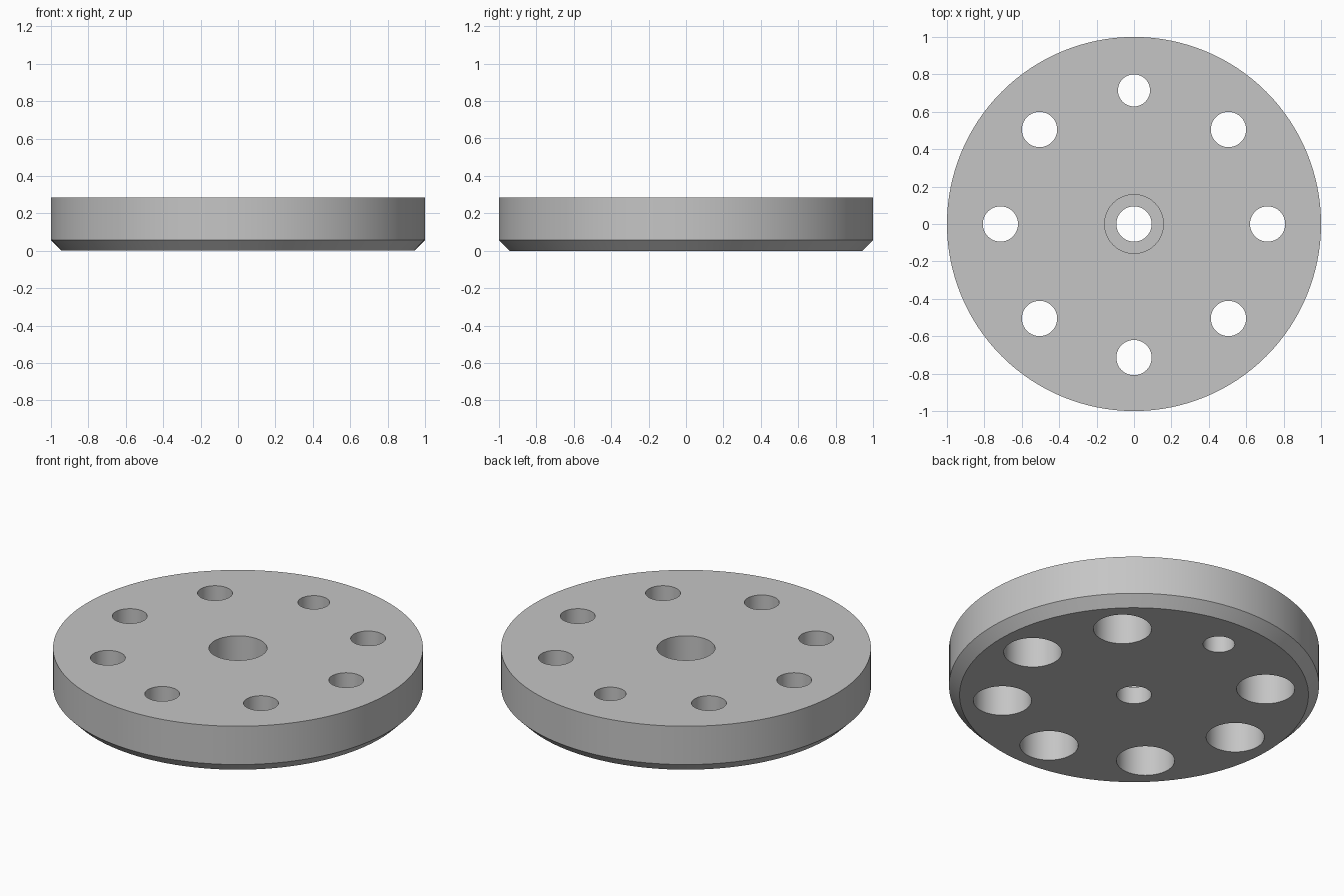
import bpy
import bmesh
from math import sin, cos, pi, radians

cube = bpy.data.objects.get("Cube")
if cube:
    bpy.data.objects.remove(cube, do_unlink=True)

UNIT = 1 / 35            # disc radius is 35 units
THICK = 10 * UNIT
CHAMFER = 2 * UNIT
BOLT_CIRCLE = 25 * UNIT
HOLE_R = 3.3 * UNIT
BORE_R = 5.5 * UNIT
PIN_R = 3 * UNIT
BORE_DEPTH = 6.4 * UNIT
OVER = 0.05              # cutter overshoot beyond each face


def add_turned(bm, profile, segments, x=0, y=0):
    """Add a closed solid turned around a vertical axis from (radius, z) pairs."""
    rings = []
    for r, z in profile:
        angles = [2 * pi * i / segments for i in range(segments)]
        rings.append([bm.verts.new((x + r * cos(a), y + r * sin(a), z)) for a in angles])
    for low, high in zip(rings, rings[1:]):
        for i in range(segments):
            j = (i + 1) % segments
            bm.faces.new((low[i], low[j], high[j], high[i]))
    bm.faces.new(rings[0][::-1])
    bm.faces.new(rings[-1])


def make_object(name, bm):
    bmesh.ops.recalc_face_normals(bm, faces=bm.faces)
    mesh = bpy.data.meshes.new(name)
    bm.to_mesh(mesh)
    bm.free()
    obj = bpy.data.objects.new(name, mesh)
    bpy.context.collection.objects.link(obj)
    return obj


# Disc with a chamfered lower rim
bm = bmesh.new()
add_turned(bm, [(1 - CHAMFER, 0), (1, CHAMFER), (1, THICK)], 128)
disc = make_object("flange_disc", bm)

# Hole cutters: centre bored from above, ring bored from below, one plain pin hole
bottom, top = -OVER, THICK + OVER
floor_above = THICK - BORE_DEPTH
bm = bmesh.new()
add_turned(bm, [(HOLE_R, bottom), (HOLE_R, floor_above),
                (BORE_R, floor_above), (BORE_R, top)], 64)
for k in range(8):
    a = k * pi / 4
    x, y = BOLT_CIRCLE * cos(a), BOLT_CIRCLE * sin(a)
    if k == 2:
        profile = [(PIN_R, bottom), (PIN_R, top)]
    else:
        profile = [(BORE_R, bottom), (BORE_R, BORE_DEPTH),
                   (HOLE_R, BORE_DEPTH), (HOLE_R, top)]
    add_turned(bm, profile, 64, x, y)
cutter = make_object("hole_cutter", bm)
cutter.hide_render = True

# Cut the holes, then drop the helper
cut = disc.modifiers.new("holes", "BOOLEAN")
cut.operation = "DIFFERENCE"
cut.solver = "EXACT"
cut.object = cutter
bpy.ops.object.select_all(action="DESELECT")
bpy.context.view_layer.objects.active = disc
disc.select_set(True)
bpy.ops.object.modifier_apply(modifier=cut.name)
bpy.data.objects.remove(cutter, do_unlink=True)

# Plain grey finish
grey = bpy.data.materials.new("grey_metal")
grey.use_nodes = True
colour = (0.56, 0.56, 0.56, 1)
grey.diffuse_color = colour
grey.node_tree.nodes["Principled BSDF"].inputs["Base Color"].default_value = colour
disc.data.materials.clear()
disc.data.materials.append(grey)

bpy.ops.object.shade_smooth_by_angle(angle=radians(30))
